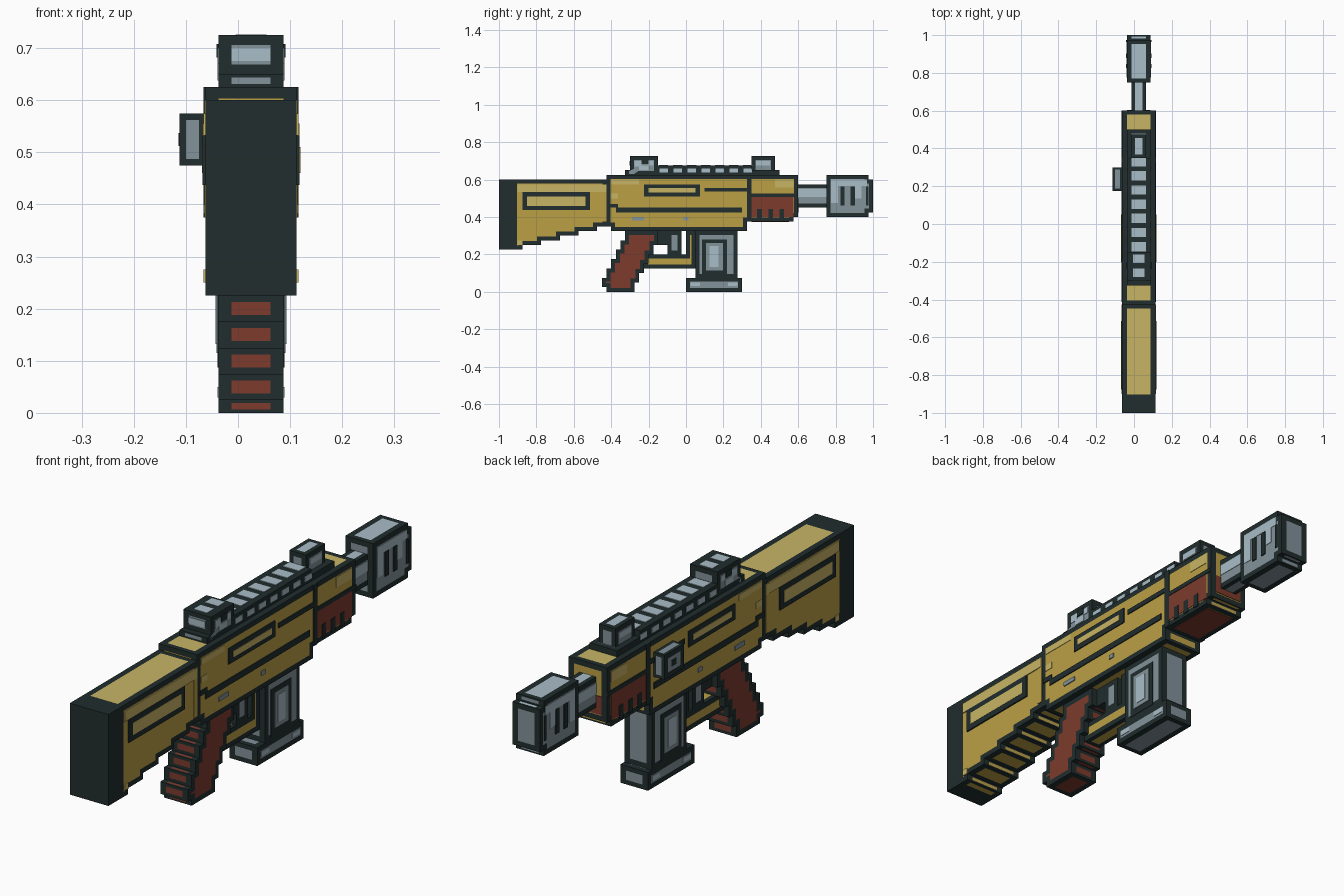
import bpy, bmesh
from mathutils import Matrix, Vector

cube = bpy.data.objects.get("Cube")
if cube:
    bpy.data.objects.remove(cube, do_unlink=True)

V = 0.025          # one block
BORDER = 0.85      # dark edge width, in blocks
BODY, SLIM, THIN = 3.5, 2.5, 1.5   # half widths, in blocks

# Flat colours
COLOURS = {
    "dark": (0.015, 0.026, 0.026),
    "gold": (0.50, 0.35, 0.06),
    "pale_gold": (0.58, 0.46, 0.13),
    "red": (0.205, 0.044, 0.026),
    "steel": (0.40, 0.515, 0.58),
    "grey": (0.223, 0.287, 0.323),
}
NAMES = list(COLOURS)
MATS = []
for label, rgb in COLOURS.items():
    m = bpy.data.materials.new(label)
    m.use_nodes = True
    m.diffuse_color = (*rgb, 1)
    m.node_tree.nodes["Principled BSDF"].inputs["Base Color"].default_value = (*rgb, 1)
    MATS.append(m)


def finish(name, bm, mats):
    """Scale from blocks to units and link the object."""
    bmesh.ops.recalc_face_normals(bm, faces=bm.faces)
    for v in bm.verts:
        v.co = (v.co + Vector((1, 0, 0))) * V
    me = bpy.data.meshes.new(name)
    bm.to_mesh(me)
    bm.free()
    for m in mats:
        me.materials.append(m)
    ob = bpy.data.objects.new(name, me)
    bpy.context.collection.objects.link(ob)
    return ob


def prism(name, outline, half, side="dark", top=None, bottom=None, end=None, cx=0):
    """Extrude a (y, z) outline across x; every face gets a dark rim and a coloured middle."""
    top, bottom, end = top or side, bottom or side, end or side
    bm = bmesh.new()
    face = bm.faces.new([bm.verts.new((cx - half, y, z)) for y, z in outline])
    new = bmesh.ops.extrude_face_region(bm, geom=[face])["geom"]
    bmesh.ops.translate(bm, vec=(2 * half, 0, 0),
                        verts=[g for g in new if isinstance(g, bmesh.types.BMVert)])
    bmesh.ops.recalc_face_normals(bm, faces=bm.faces)
    inner = max(half - 1, half * 0.5)
    for f in list(bm.faces):
        n = f.normal.copy()
        rim = abs(n.x) < 0.5
        colour = side if not rim else top if n.z > 0.5 else bottom if n.z < -0.5 else end
        if colour == "dark":
            continue
        short = min(e.calc_length() for e in f.edges)
        width = min(BORDER, short * 0.25) if rim else BORDER
        bmesh.ops.inset_individual(bm, faces=[f], thickness=width, use_even_offset=True)
        f.material_index = NAMES.index(colour)
        if rim:
            for v in f.verts:
                v.co.x = cx + max(-inner, min(inner, v.co.x - cx))
    return finish(name, bm, MATS)


def boxes(name, spans, colour):
    """One object made of boxes, each given as (low corner, high corner)."""
    bm = bmesh.new()
    for lo, hi in spans:
        lo, hi = Vector(lo), Vector(hi)
        mat = Matrix.Translation((lo + hi) / 2) @ Matrix.Diagonal((*(hi - lo), 1))
        bmesh.ops.create_cube(bm, size=1, matrix=mat)
    return finish(name, bm, [MATS[NAMES.index(colour)]])


def paint(name, rects, colour, half=BODY, layer=1):
    """Thin plates on both flanks; rects are (y0, y1, z0, z1)."""
    t = 0.08 * layer
    boxes(name, [((min(s * half, s * (half + t)), y0, z0), (max(s * half, s * (half + t)), y1, z1))
                 for s in (-1, 1) for y0, y1, z0, z1 in rects], colour)


def rect(y0, y1, z0, z1):
    return [(y0, z0), (y1, z0), (y1, z1), (y0, z1)]


def stairs(y, z, dy, dz, n, rise_first=True):
    """Points of a staircase of n steps."""
    pts = []
    for i in range(n):
        a, b = (y + dy * i, z + dz * i), (y + dy * i, z + dz * (i + 1))
        pts += [a, b] if rise_first else [b, a]
    return pts


# Stock with stepped underside
prism("butt_pad", rect(-40, -37, 9, 24), BODY)
prism("stock", [(-37, 24), (-37, 9)] + stairs(-35, 9, 4, 1, 5) + [(-17, 14), (-17, 24)],
      BODY, "gold", top="pale_gold")
paint("stock_joint", [(-18, -17, 15, 23)], "gold")
paint("stock_highlight", [(-36, -17, 21.3, 23), (-36, -35, 10, 11)], "pale_gold", layer=2)
paint("stock_slot_rim", [(-35, -20.5, 17.5, 21.3)], "dark", layer=3)
paint("stock_slot", [(-34, -21.5, 18.4, 20.4)], "pale_gold", layer=3.5)

# Receiver and handguard
prism("receiver", [(-17, 25), (-17, 14), (-16, 14), (-16, 13), (13, 13), (13, 15),
                   (23, 15), (23, 16), (24, 16), (24, 25)],
      BODY, "gold", top="pale_gold")
paint("receiver_highlight", [(-16, -10, 23, 24), (-16, -14.5, 20, 21), (19, 23, 22.3, 24)],
      "pale_gold")
paint("receiver_grooves", [(-9, 3, 20.4, 23), (4, 13, 21.4, 22.2), (-15, 12, 17, 18),
                           (-16.5, -14.5, 18, 18.8), (13, 14, 15, 25)], "dark", layer=2)
paint("receiver_slot", [(-8, 2, 21.2, 22.2)], "pale_gold", layer=3)
paint("receiver_pins", [(-11.5, -9, 15.3, 16), (-0.5, 0.5, 15.3, 16)], "grey", layer=2)
paint("handguard_grip", [(14, 23, 16, 20.3)], "red", layer=1)
paint("handguard_grooves", [(14, 24, 20.3, 21)] +
      [(y, y + 1, 15.5, 17.7) for y in (15.2, 17.6, 20)], "dark", layer=2)
boxes("handguard_underside", [((-SLIM, 14, 14.9), (SLIM, 22, 15))], "red")
boxes("handguard_nose", [((-SLIM, 24, 17), (SLIM, 24.1, 20))], "red")

# Side knob on the right flank
prism("knob", rect(7, 12, 19, 23), 1, "grey", cx=-4.5)
boxes("knob_centre", [((-5.55, 9, 20.5), (-5.5, 10.2, 21.5))], "dark")

# Barrel and muzzle block
prism("barrel", rect(23, 31, 18, 23), THIN, "grey", top="steel")
paint("barrel_highlight", [(24, 30, 20.3, 22)], "steel", THIN)
prism("muzzle", [(30, 25), (30, 16), (39, 16), (39, 17), (40, 17), (40, 24), (39, 24), (39, 25)],
      SLIM, "grey", top="steel")
paint("muzzle_highlight", [(31, 38.7, 22.6, 24), (31, 32.5, 19, 23), (36, 37.5, 20, 23)],
      "steel", SLIM)
paint("muzzle_slots", [(y, y + 0.9, 18.5, 22.5) for y in (33, 35.2)] +
      [(38.5, 39, 18.5, 22.5)], "dark", SLIM, 2)

# Top rail with bright teeth
prism("rail", rect(-6, 14, 25, 27), SLIM)
teeth = [-4.8 + 3 * i for i in range(7)]
boxes("rail_top_teeth", [((-THIN, y - 1, 27), (THIN, y + 1, 27.1)) for y in teeth], "steel")
paint("rail_side_teeth", [(y - 0.9, y + 0.9, 25.5, 26.4) for y in teeth], "steel", SLIM)

# Rear sight
prism("rear_sight", [(-13, 25), (-6, 25), (-6, 29), (-12, 29), (-12, 26), (-13, 26)],
      SLIM, "grey", top="dark", end="grey")
paint("rear_sight_highlight", [(-11, -9.5, 26.8, 28), (-8, -7, 27, 28), (-10, -8, 26, 27)],
      "steel", SLIM)
paint("rear_sight_notch", [(-9.5, -8, 27.3, 28.3)], "dark", SLIM, 2)
boxes("rear_sight_top_marks", [((-1.2, y, 29), (1.2, y + 1.8, 29.06)) for y in (-11.2, -8.3)],
      "steel")
boxes("rear_sight_band", [((-THIN, -12.1, 27), (THIN, -12, 28))], "steel")

# Front sight
prism("front_sight_base", rect(14, 20, 25, 26), SLIM, "dark", top="grey")
prism("front_sight_post", rect(14, 19, 25, 29), THIN, "grey", top="steel")
paint("front_sight_highlight", [(15, 18, 27, 28)], "steel", THIN)

# Slanted pistol grip
back = stairs(-18, 1, 1, 2, 6)
front = stairs(-11, 0, 1, 2, 6)
prism("pistol_grip", [(-17, 0)] + front + [(-6, 13)] + back[::-1] + [(-17, 1)], SLIM, "red")

# Trigger group
prism("trigger_guard", [(-9, 5), (2, 5), (2, 13), (0, 13), (0, 8), (-9, 8)], THIN, "gold")
prism("trigger_housing", rect(-6, -4, 10, 13), THIN)
prism("trigger", rect(-4, -1, 8, 13), THIN, "grey")

# Magazine
prism("magazine", rect(2, 11, 3, 13), SLIM, "grey")
paint("magazine_frame", [(3.4, 8.8, 3.5, 11.2)], "dark", SLIM, 1)
paint("magazine_panel", [(4.3, 7.9, 4.6, 10.4)], "grey", SLIM, 2)
paint("magazine_window", [(5, 7, 5.3, 9.8)], "steel", SLIM, 3)
prism("magazine_base", rect(0, 12, 0, 3), SLIM, "grey")
paint("magazine_base_highlight", [(1, 3, 1.2, 2), (9, 11, 1.2, 2)], "steel", SLIM)
